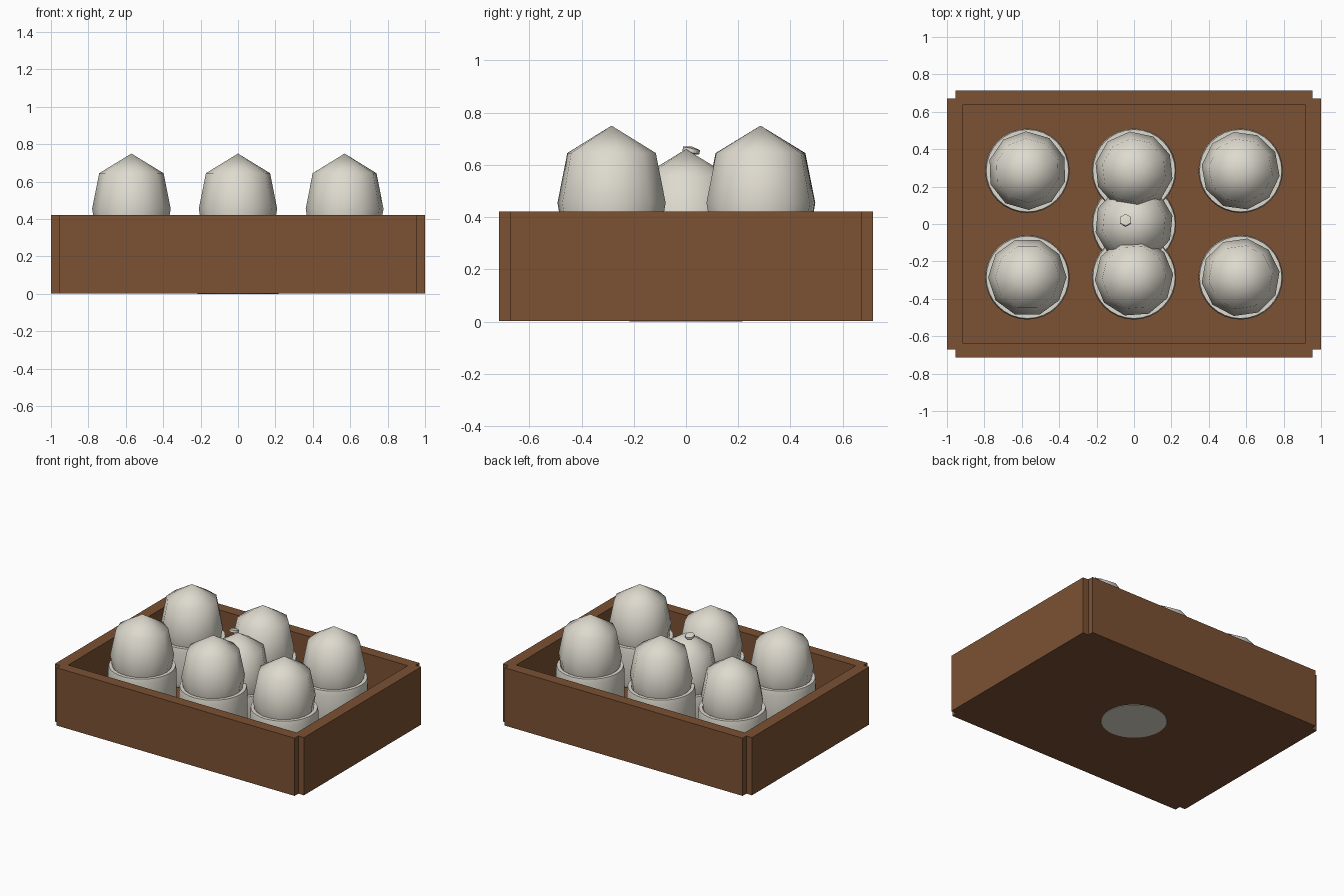
import bpy, bmesh, math

if "Cube" in bpy.data.objects:
    bpy.data.objects.remove(bpy.data.objects["Cube"])

def material(name, rgb):
    m = bpy.data.materials.new(name)
    m.diffuse_color = (*rgb, 1)
    m.use_nodes = True
    m.node_tree.nodes["Principled BSDF"].inputs["Base Color"].default_value = m.diffuse_color
    return m

BROWN = material("brown wood", (0.2, 0.083, 0.033))
SHELL = material("off white shell", (0.73, 0.70, 0.62))

def finish(bm, name, mat, loc=(0, 0, 0), smooth=None):
    bmesh.ops.recalc_face_normals(bm, faces=bm.faces)
    me = bpy.data.meshes.new(name)
    bm.to_mesh(me)
    bm.free()
    ob = bpy.data.objects.new(name, me)
    bpy.context.collection.objects.link(ob)
    me.materials.append(mat)
    ob.location = loc
    if smooth is not None:
        bpy.ops.object.select_all(action='DESELECT')
        ob.select_set(True)
        bpy.context.view_layer.objects.active = ob
        bpy.ops.object.shade_smooth_by_angle(angle=math.radians(smooth))
    return ob

def prism(outline, z0, z1):
    bm = bmesh.new()
    face = bm.faces.new([bm.verts.new((x, y, z0)) for x, y in outline])
    ext = bmesh.ops.extrude_face_region(bm, geom=[face], use_keep_orig=True)
    top = [v for v in ext["geom"] if isinstance(v, bmesh.types.BMVert)]
    bmesh.ops.translate(bm, verts=top, vec=(0, 0, z1 - z0))
    return bm

def lathe(profile, sides, turn=0):
    """Surface of revolution; a radius of zero makes a pole."""
    bm = bmesh.new()
    rings = []
    for r, z in profile:
        if r == 0:
            rings.append([bm.verts.new((0, 0, z))] * sides)
        else:
            rings.append([bm.verts.new((r * math.cos(turn + math.tau * i / sides),
                                        r * math.sin(turn + math.tau * i / sides), z))
                          for i in range(sides)])
    for a, b in zip(rings, rings[1:]):
        for i in range(sides):
            j = (i + 1) % sides
            quad = list(dict.fromkeys([a[i], a[j], b[j], b[i]]))
            bm.faces.new(quad)
    return bm

# Tray: block with notched corners, hollowed from above
X, Y, NX, NY = 1.0, 0.715, 0.955, 0.672
quarter = [(X, NY), (NX, NY), (NX, Y)]
outline = (quarter + [(-x, y) for x, y in reversed(quarter)]
           + [(-x, -y) for x, y in quarter]
           + [(x, -y) for x, y in reversed(quarter)])
tray = finish(prism(outline, 0.003, 0.422), "tray", BROWN)
inner = [(0.917, 0.636), (-0.917, 0.636), (-0.917, -0.636), (0.917, -0.636)]
cutter = finish(prism(inner, 0.08, 0.6), "tray_cutter", BROWN)
cutter.hide_render = True
cutter.display_type = 'WIRE'
hollow = tray.modifiers.new("hollow", 'BOOLEAN')
hollow.operation = 'DIFFERENCE'
hollow.solver = 'EXACT'
hollow.object = cutter

# Eggs in round cups: six in two rows, one set lower in the middle
EGG = [(0, 0.75), (0.172, 0.645), (0.21, 0.455), (0.175, 0.24), (0, 0.13)]
CUP = [(0, 0.09), (0.215, 0.09), (0.226, 0.12), (0.226, 0.35), (0.22, 0.38),
       (0.195, 0.38), (0.195, 0.33), (0, 0.33)]
spots = [(x, y, 0) for x in (-0.57, 0, 0.57) for y in (-0.285, 0.285)]
spots.append((0, 0, -0.09))
for n, spot in enumerate(spots):
    finish(lathe(EGG, 10, n * 0.35), f"egg_{n + 1}", SHELL, spot, 70)
    finish(lathe(CUP, 32), f"cup_{n + 1}", SHELL, spot, 40)

# Small pebble resting on the middle egg
pebble = [(0, 0.015), (0.033, 0.008), (0.033, -0.008), (0, -0.015)]
ob = finish(lathe(pebble, 6, math.pi / 6), "pebble", SHELL, (-0.045, 0.02, 0.655), 70)
ob.rotation_euler = (math.radians(-12), 0, 0)
